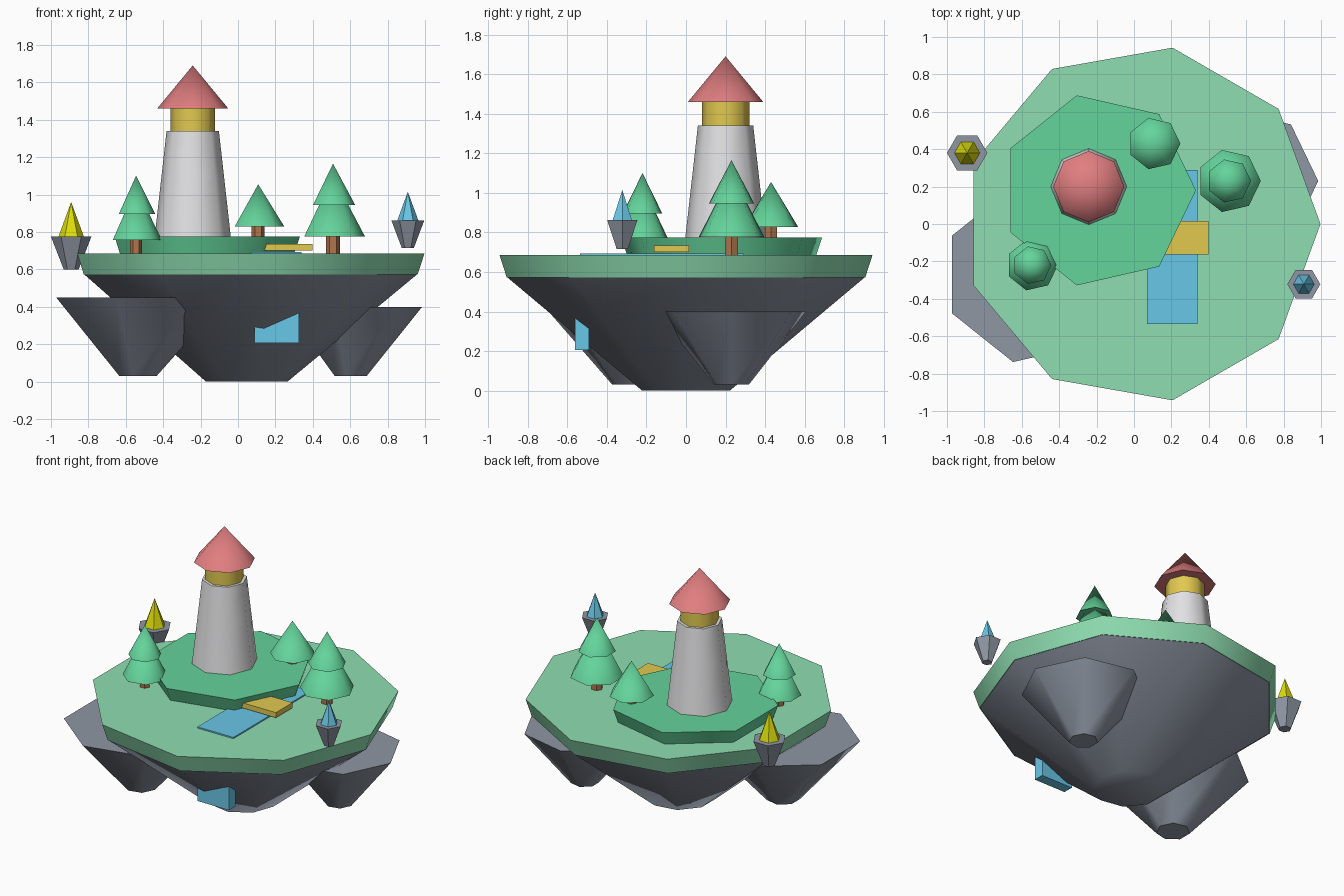
import bpy, bmesh
from math import cos, sin, tau, radians

if "Cube" in bpy.data.objects:
    bpy.data.objects.remove(bpy.data.objects["Cube"])


def linear(c):
    c /= 255
    return c / 12.92 if c <= 0.04045 else ((c + 0.055) / 1.055) ** 2.4


def material(name, r, g, b):
    m = bpy.data.materials.new(name)
    m.use_nodes = True
    col = (linear(r), linear(g), linear(b), 1)
    m.diffuse_color = col
    bsdf = m.node_tree.nodes["Principled BSDF"]
    bsdf.inputs["Base Color"].default_value = col
    bsdf.inputs["Roughness"].default_value = 0.8
    return m


GRASS = material("pale grass green", 143, 222, 177)
GREEN = material("leaf green", 100, 212, 155)
ROCK = material("slate grey", 143, 151, 164)
WHITE = material("tower white", 226, 226, 228)
RED = material("roof red", 224, 126, 128)
GOLD = material("warm gold", 226, 201, 80)
BROWN = material("bark brown", 176, 118, 76)
BLUE = material("water blue", 105, 199, 231)
LIME = material("crystal yellow", 222, 222, 10)


def finish(name, bm, mat, angle=50):
    bmesh.ops.recalc_face_normals(bm, faces=bm.faces)
    mesh = bpy.data.meshes.new(name)
    bm.to_mesh(mesh)
    bm.free()
    mesh.materials.append(mat)
    ob = bpy.data.objects.new(name, mesh)
    bpy.context.collection.objects.link(ob)
    bpy.ops.object.select_all(action="DESELECT")
    ob.select_set(True)
    bpy.context.view_layer.objects.active = ob
    bpy.ops.object.shade_smooth_by_angle(angle=radians(angle))
    return ob


def turned(name, mat, x, y, sides, profile):
    """Stack of polygon rings (z, radius); radius 0 makes a tip."""
    bm = bmesh.new()
    rings = []
    for z, r in profile:
        n = sides if r else 1
        rings.append([bm.verts.new((x + r * cos(tau * i / sides),
                                    y + r * sin(tau * i / sides), z)) for i in range(n)])
    for a, b in zip(rings, rings[1:]):
        for i in range(sides):
            j = (i + 1) % sides
            if len(b) == 1:
                bm.faces.new((a[i], a[j], b[0]))
            else:
                bm.faces.new((a[i], a[j], b[j], b[i]))
    for ring in (rings[0], rings[-1]):
        if len(ring) > 1:
            bm.faces.new(ring)
    return finish(name, bm, mat)


def box(name, mat, low, high):
    bm = bmesh.new()
    bmesh.ops.create_cube(bm, size=1)
    for v in bm.verts:
        v.co = [(l + h) / 2 + c * (h - l) for c, l, h in zip(v.co, low, high)]
    return finish(name, bm, mat)


# Floating island: rock underside, two side rocks, two grass layers
turned("island_rock", ROCK, 0.04, 0, 9, [(0, 0.225), (0.575, 0.92)])
turned("side_rock_right", ROCK, -0.54, -0.27, 7, [(0.03, 0.105), (0.45, 0.48)])
turned("side_rock_left", ROCK, 0.598, 0.23, 7, [(0.03, 0.09), (0.40, 0.387)])
turned("grass_base", GRASS, 0.04, 0, 9, [(0.572, 0.92), (0.685, 0.957)])
turned("grass_terrace", GREEN, -0.19, 0.18, 7, [(0.67, 0.485), (0.775, 0.521)])

# Lighthouse
TX, TY = -0.242, 0.2
turned("tower", WHITE, TX, TY, 8, [(0.77, 0.204), (1.09, 0.168), (1.34, 0.14)])
turned("lantern_room", GOLD, TX, TY, 8, [(1.33, 0.12), (1.47, 0.12)])
turned("tower_roof", RED, TX, TY, 8, [(1.46, 0.19), (1.69, 0)])

# Trees: trunk plus one or two cone tiers (base z, tip z, radius)
TREES = [
    ("front", -0.545, -0.22, 0.033, [(0.757, 1.04, 0.138), (0.895, 1.1, 0.103)]),
    ("back", 0.108, 0.43, 0.035, [(0.828, 1.055, 0.14)]),
    ("side", 0.508, 0.23, 0.038, [(0.777, 1.1, 0.17), (0.945, 1.165, 0.118)]),
]
for label, x, y, trunk_r, tiers in TREES:
    turned(f"{label}_tree_trunk", BROWN, x, y, 6,
           [(0.68, trunk_r), (tiers[0][0] + 0.02, trunk_r)])
    for k, (z0, z1, r) in enumerate(tiers, 1):
        turned(f"{label}_tree_leaves_{k}", GREEN, x, y, 7, [(z0, r), (z1, 0)])

# Stream, bridge and waterfall
box("stream", BLUE, (0.07, -0.535, 0.68), (0.34, 0.29, 0.694))
box("bridge", GOLD, (0.01, -0.162, 0.70), (0.398, 0.016, 0.735))
box("waterfall", BLUE, (0.088, -0.56, 0.205), (0.325, -0.49, 0.40))

# Small floating rocks, each carrying a crystal
for label, mat, x, y, z0, z1, tip, r, gem_r in [
        ("right", LIME, -0.892, 0.38, 0.60, 0.775, 0.96, 0.108, 0.068),
        ("left", BLUE, 0.908, -0.322, 0.715, 0.862, 1.015, 0.088, 0.056)]:
    turned(f"{label}_floating_rock", ROCK, x, y, 6, [(z0, r * 0.37), (z1, r)])
    turned(f"{label}_crystal", mat, x, y, 6, [(z1, gem_r), (tip, 0)])
